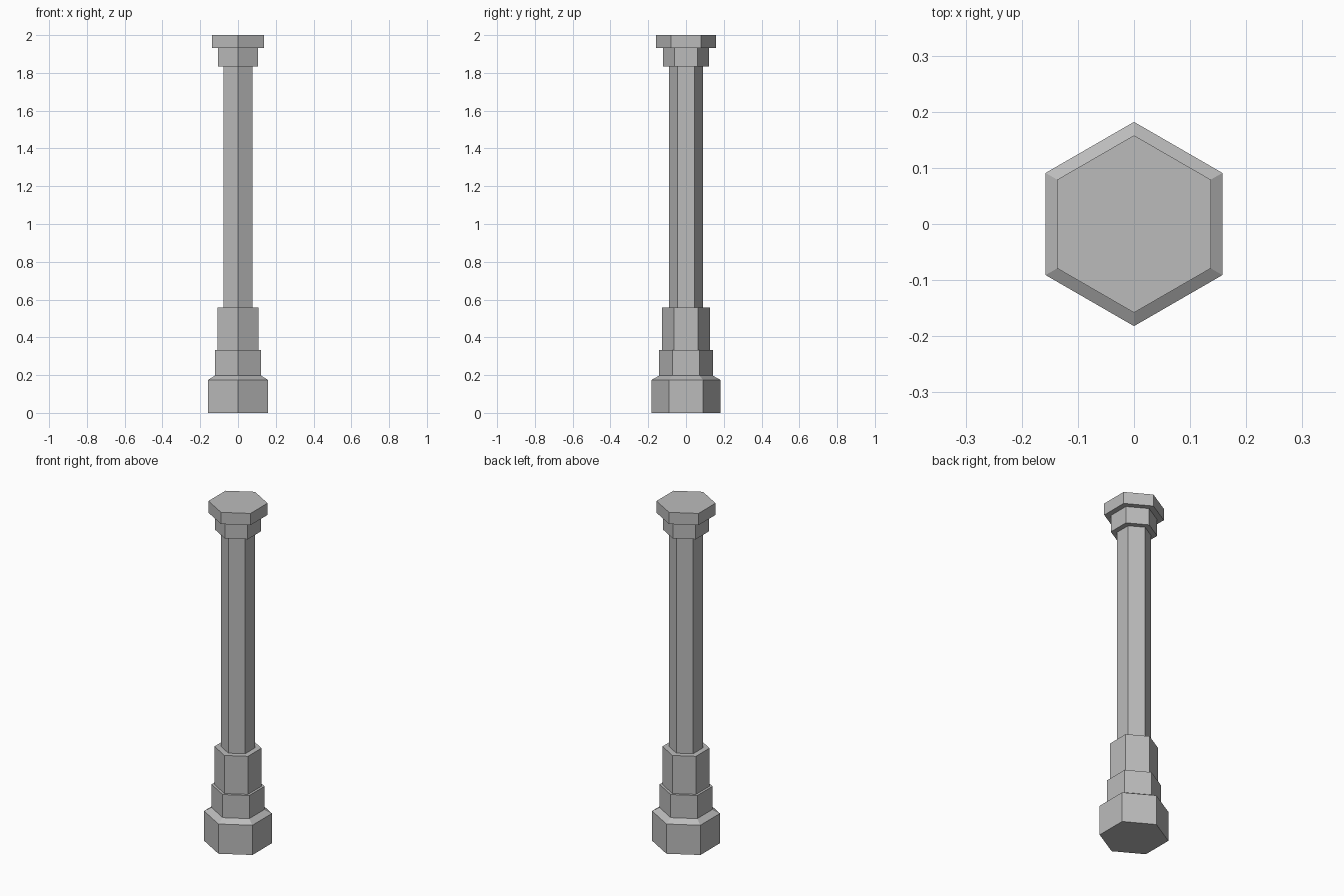
import bpy, bmesh, math

if "Cube" in bpy.data.objects:
    bpy.data.objects.remove(bpy.data.objects["Cube"])

SIDES = 6
stone = bpy.data.materials.new("grey stone")
stone.diffuse_color = (0.5, 0.5, 0.5, 1)
stone.use_nodes = True
stone.node_tree.nodes["Principled BSDF"].inputs["Base Color"].default_value = stone.diffuse_color


def hex_lathe(name, profile, cap_bottom=False, cap_top=False):
    """Sweep (radius, height) points around z into a flat-faced six-sided part."""
    bm = bmesh.new()
    rings = []
    for r, z in profile:
        angles = [math.pi / 2 + 2 * math.pi * i / SIDES for i in range(SIDES)]
        rings.append([bm.verts.new((r * math.cos(a), r * math.sin(a), z)) for a in angles])
    for low, high in zip(rings, rings[1:]):
        for i in range(SIDES):
            j = (i + 1) % SIDES
            bm.faces.new((low[i], low[j], high[j], high[i]))
    if cap_bottom:
        bm.faces.new(rings[0][::-1])
    if cap_top:
        bm.faces.new(rings[-1])
    mesh = bpy.data.meshes.new(name)
    bm.to_mesh(mesh)
    bm.free()
    mesh.materials.append(stone)
    obj = bpy.data.objects.new(name, mesh)
    bpy.context.collection.objects.link(obj)
    return obj


SHAFT_R, SHAFT_LOW, SHAFT_HIGH = 0.09, 0.557, 1.833

# Stepped base: chamfered foot, then two narrowing blocks
hex_lathe("column_base", [
    (0.182, 0), (0.182, 0.175), (0.142, 0.197), (0.142, 0.333),
    (0.126, 0.333), (0.126, SHAFT_LOW), (SHAFT_R, SHAFT_LOW)], cap_bottom=True)

# Plain shaft, open where it meets the base and capital
hex_lathe("column_shaft", [(SHAFT_R, SHAFT_LOW), (SHAFT_R, SHAFT_HIGH)])

# Capital: collar below a wider top slab
hex_lathe("column_capital", [
    (SHAFT_R, SHAFT_HIGH), (0.123, SHAFT_HIGH), (0.123, 1.931),
    (0.158, 1.931), (0.158, 2.0)], cap_top=True)
